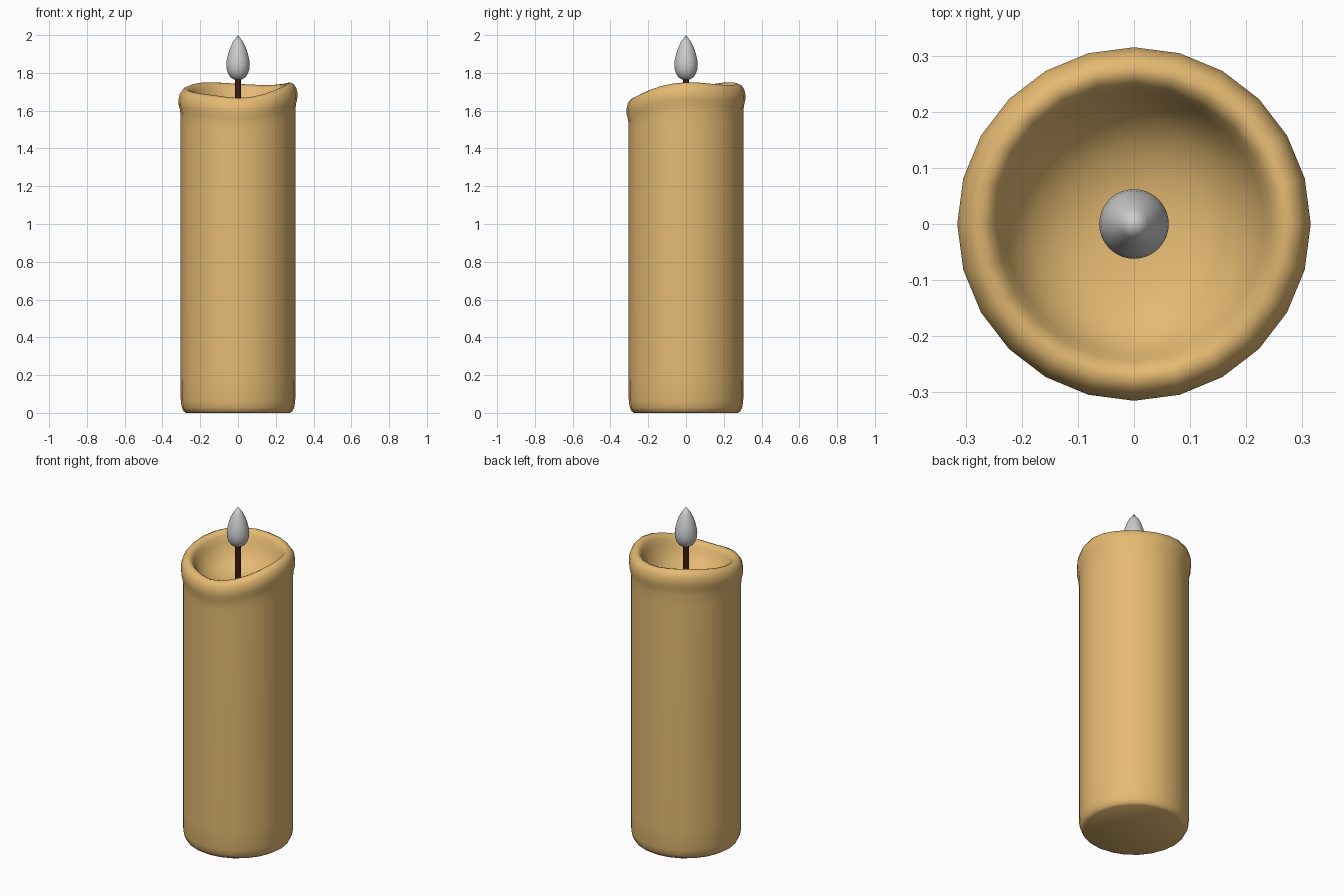
import bpy, bmesh, math

if "Cube" in bpy.data.objects:
    bpy.data.objects.remove(bpy.data.objects["Cube"])

SIDES = 24
# Height of the melted rim every 15 degrees, counter-clockwise from +x
RIM = [1.750, 1.748, 1.742, 1.737, 1.735, 1.738, 1.742, 1.747,
       1.750, 1.748, 1.740, 1.729, 1.717, 1.707, 1.698, 1.690,
       1.683, 1.674, 1.667, 1.673, 1.688, 1.708, 1.728, 1.743]


def material(name, rgb):
    m = bpy.data.materials.new(name)
    m.diffuse_color = (*rgb, 1)
    m.use_nodes = True
    m.node_tree.nodes["Principled BSDF"].inputs["Base Color"].default_value = m.diffuse_color
    return m


def lathe(name, profile, sides, mat=None, angle=40):
    """Revolve (radius, z, rim weight) points; the weight mixes in the wavy rim."""
    bm = bmesh.new()
    rings = []
    for r, z, w in profile:
        def height(i):
            return z + w * (RIM[i % SIDES] - 1.72)
        if r == 0:
            rings.append([bm.verts.new((0, 0, z))])
        else:
            rings.append([bm.verts.new((r * math.cos(2 * math.pi * i / sides),
                                        r * math.sin(2 * math.pi * i / sides),
                                        height(i))) for i in range(sides)])
    for a, b in zip(rings, rings[1:]):
        for i in range(sides):
            j = (i + 1) % sides
            if len(a) == 1:
                bm.faces.new((a[0], b[j], b[i]))
            elif len(b) == 1:
                bm.faces.new((a[i], a[j], b[0]))
            else:
                bm.faces.new((a[i], a[j], b[j], b[i]))
    bmesh.ops.recalc_face_normals(bm, faces=bm.faces)
    mesh = bpy.data.meshes.new(name)
    bm.to_mesh(mesh)
    bm.free()
    ob = bpy.data.objects.new(name, mesh)
    bpy.context.collection.objects.link(ob)
    if mat:
        mesh.materials.append(mat)
    bpy.ops.object.select_all(action='DESELECT')
    ob.select_set(True)
    bpy.context.view_layer.objects.active = ob
    bpy.ops.object.shade_smooth_by_angle(angle=math.radians(angle))
    return ob


# Wax body: rounded foot, straight wall, swollen rim and melted hollow
lathe("wax_body", [
    (0, 0, 0), (0.275, 0, 0), (0.287, 0.008, 0), (0.297, 0.028, 0),
    (0.303, 0.06, 0), (0.304, 0.18, 0), (0.304, 1.52, 0.5),
    (0.304, 1.575, 1), (0.307, 1.605, 1), (0.314, 1.635, 1),
    (0.315, 1.662, 1), (0.308, 1.692, 1), (0.295, 1.711, 1),
    (0.276, 1.72, 1), (0.258, 1.713, 1), (0.245, 1.695, 1),
    (0.232, 1.66, 0.85), (0.212, 1.62, 0.6), (0.18, 1.582, 0.35),
    (0.13, 1.552, 0.15), (0.07, 1.537, 0), (0, 1.532, 0),
], SIDES, material("wax", (0.78, 0.49, 0.17)), 60)

# Wick
lathe("wick", [(0, 1.5, 0), (0.018, 1.5, 0), (0.016, 1.79, 0), (0, 1.79, 0)],
      12, material("burnt_wick", (0.045, 0.012, 0.007)))

# Flame: teardrop
lathe("flame", [
    (0, 1.763, 0), (0.022, 1.766, 0), (0.04, 1.777, 0), (0.053, 1.797, 0),
    (0.060, 1.82, 0), (0.062, 1.845, 0), (0.059, 1.872, 0),
    (0.052, 1.902, 0), (0.041, 1.935, 0), (0.026, 1.966, 0), (0, 2.0, 0),
], 32, None, 60)
